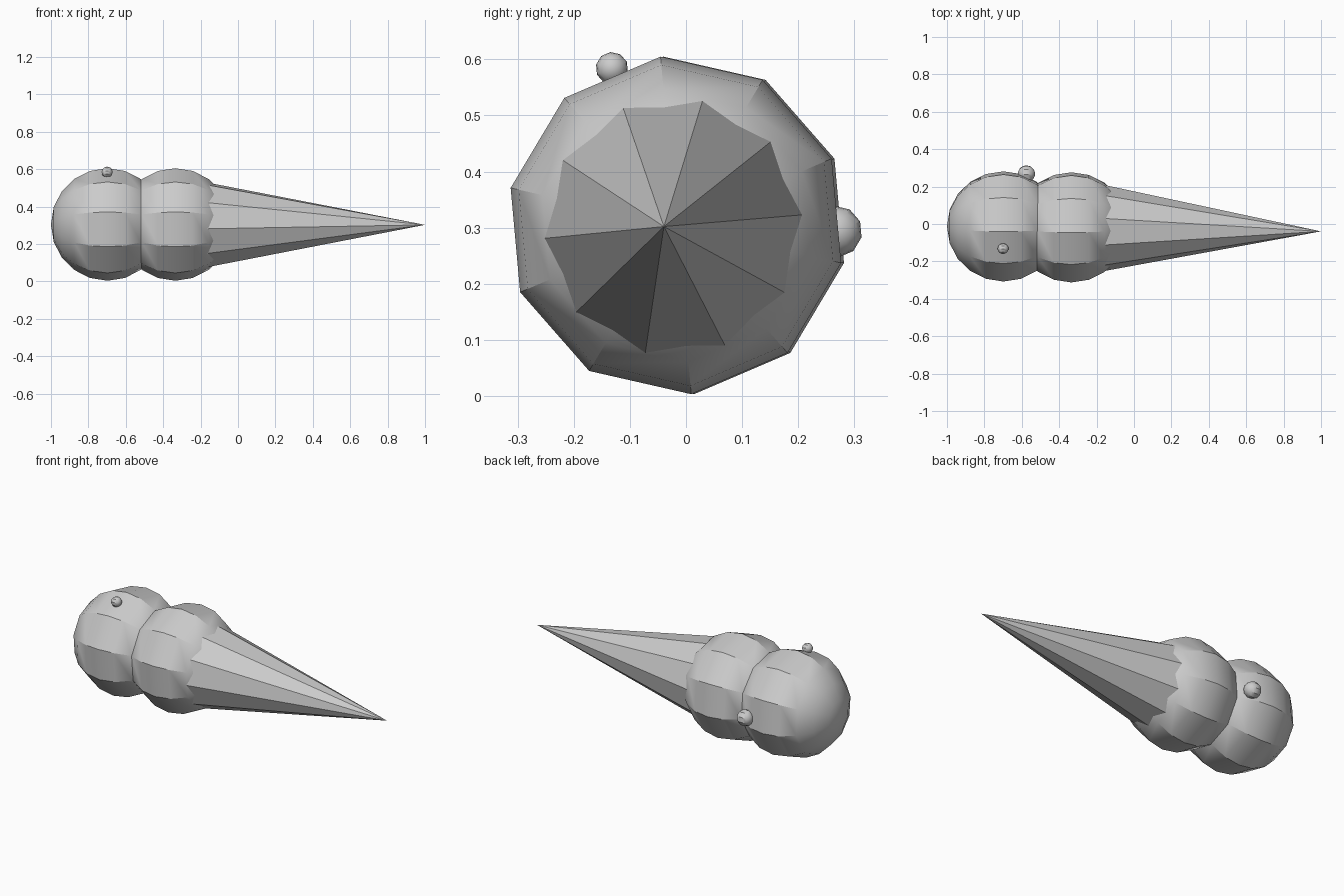
import bpy, bmesh, math
from mathutils import Vector

cube = bpy.data.objects.get("Cube")
if cube:
    bpy.data.objects.remove(cube, do_unlink=True)

SIDES = 10
grey = bpy.data.materials.new("plain grey")
grey.use_nodes = True
COLOUR = (0.6, 0.6, 0.6, 1)
grey.diffuse_color = COLOUR
grey.node_tree.nodes["Principled BSDF"].inputs["Base Color"].default_value = COLOUR


def lathe(name, centre, profile, phase, lean=0.0, smooth=True):
    """Revolve (along, radius) points about the x axis; lean shifts y along the length."""
    bm = bmesh.new()
    rings = []
    for along, radius in profile:
        n = 1 if radius < 1e-5 else SIDES
        ring = []
        for i in range(n):
            a = math.radians(phase) + math.tau * i / SIDES
            ring.append(bm.verts.new((along, lean * along + radius * math.cos(a),
                                      radius * math.sin(a))))
        rings.append(ring)
    for a, b in zip(rings, rings[1:]):
        for i in range(SIDES):
            j = (i + 1) % SIDES
            if len(a) == 1:
                bm.faces.new((a[0], b[j], b[i]))
            elif len(b) == 1:
                bm.faces.new((a[i], a[j], b[0]))
            else:
                bm.faces.new((a[i], a[j], b[j], b[i]))
    if len(rings[0]) > 1:
        bm.faces.new(rings[0])
    bmesh.ops.recalc_face_normals(bm, faces=bm.faces)
    mesh = bpy.data.meshes.new(name)
    bm.to_mesh(mesh)
    bm.free()
    mesh.materials.append(grey)
    obj = bpy.data.objects.new(name, mesh)
    obj.location = Vector(centre)
    bpy.context.collection.objects.link(obj)
    if smooth:
        bpy.ops.object.select_all(action='DESELECT')
        obj.select_set(True)
        bpy.context.view_layer.objects.active = obj
        bpy.ops.object.shade_smooth_by_angle(angle=math.radians(30))
    return obj


def ball(name, centre, radius):
    steps = [math.pi * k / 10 for k in range(11)]
    lathe(name, centre, [(-radius * math.cos(t), radius * math.sin(t)) for t in steps], 23.2)


# Two overlapping scoops
ball("outer_scoop", (-0.698, -0.013, 0.304), 0.302)
ball("inner_scoop", (-0.335, -0.018, 0.304), 0.302)

# Small sprinkles sunk into the outer scoop
ball("top_sprinkle", (-0.70, -0.132, 0.584), 0.029)
ball("back_sprinkle", (-0.575, 0.268, 0.293), 0.046)

# Wafer cone, its open end buried in the inner scoop
lathe("wafer_cone", (-0.25, -0.020, 0.302), [(0, 0.249), (1.25, 0)], 5.2,
      lean=-0.0155, smooth=False)
